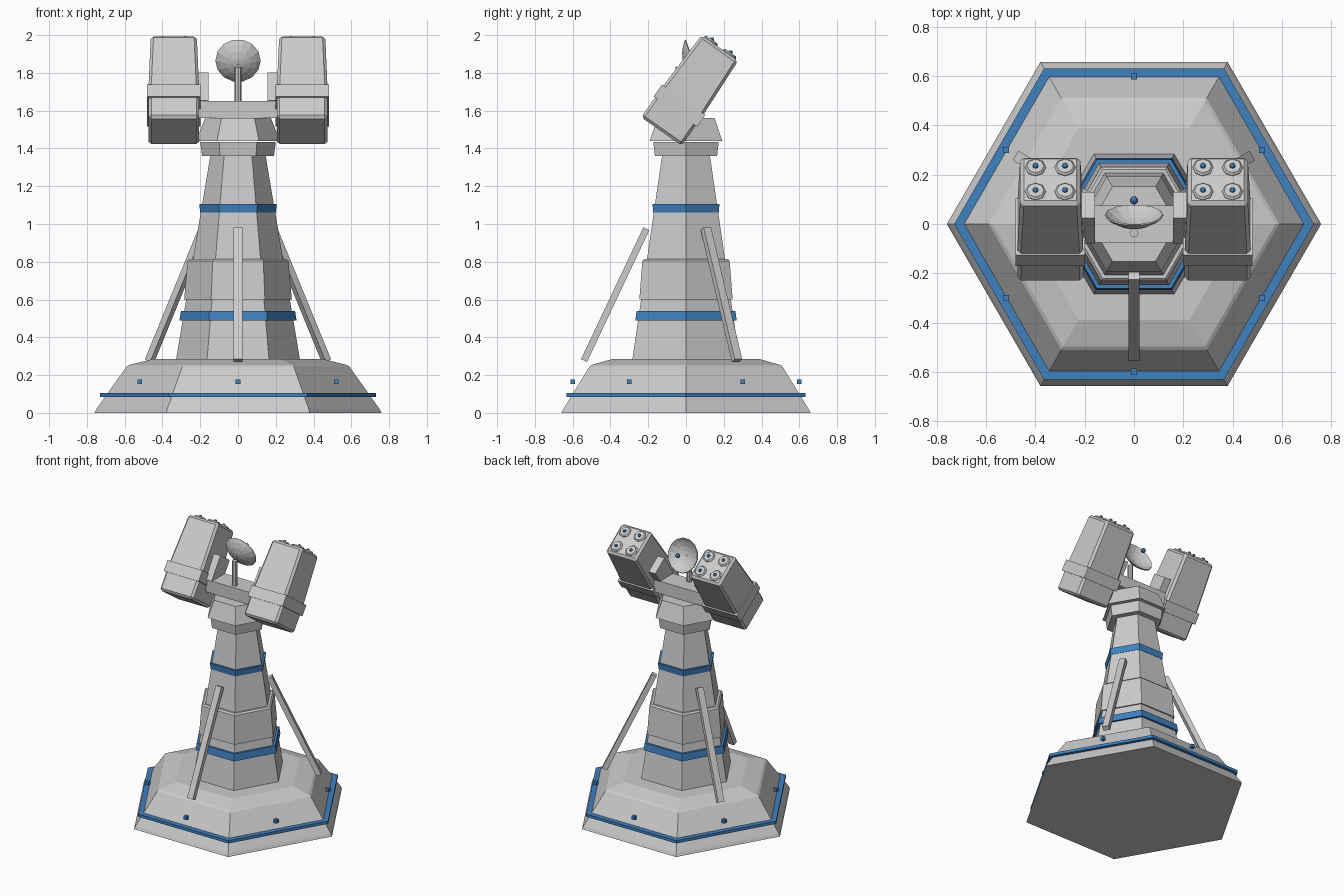
import bpy, bmesh, math
from mathutils import Matrix

if "Cube" in bpy.data.objects:
    bpy.data.objects.remove(bpy.data.objects["Cube"])

T, R = Matrix.Translation, Matrix.Rotation
blue = bpy.data.materials.new("blue_trim")
blue.diffuse_color = (0.05, 0.22, 0.52, 1)
blue.use_nodes = True
blue.node_tree.nodes["Principled BSDF"].inputs["Base Color"].default_value = blue.diffuse_color


def finish(name, bm, matrix=None, mat=None):
    bmesh.ops.recalc_face_normals(bm, faces=bm.faces)
    me = bpy.data.meshes.new(name)
    bm.to_mesh(me)
    bm.free()
    ob = bpy.data.objects.new(name, me)
    bpy.context.collection.objects.link(ob)
    if matrix:
        ob.matrix_world = matrix
    if mat:
        me.materials.append(mat)
    return ob


def skin(bm, rings, caps=True):
    loops = [[bm.verts.new(p) for p in ring] for ring in rings]
    n = len(loops[0])
    for a, b in zip(loops, loops[1:]):
        for i in range(n):
            j = (i + 1) % n
            bm.faces.new((a[i], a[j], b[j], b[i]))
    if caps:
        bm.faces.new(loops[0][::-1])
        bm.faces.new(loops[-1])


def lathe(name, profile, sides=6, matrix=None, mat=None, caps=True):
    bm = bmesh.new()
    angs = [2 * math.pi * i / sides for i in range(sides)]
    skin(bm, [[(r * math.cos(a), r * math.sin(a), z) for a in angs] for r, z in profile], caps)
    return finish(name, bm, matrix, mat)


def box(name, size, matrix, mat=None):
    bm = bmesh.new()
    bmesh.ops.create_cube(bm, size=1)
    bmesh.ops.scale(bm, vec=size, verts=bm.verts)
    return finish(name, bm, matrix, mat)


def ball(name, radius, matrix, mat=None):
    bm = bmesh.new()
    bmesh.ops.create_uvsphere(bm, u_segments=8, v_segments=6, radius=radius)
    return finish(name, bm, matrix, mat)


# Hexagonal base, tower and collars
lathe("base", [(.76, 0), (.75, .02), (.59, .245), (.575, .254), (.45, .285)])
lathe("base_trim", [(.73, .085), (.73, .105)], mat=blue)
lathe("tower", [(.33, .27), (.145, 1.37)])
lathe("lower_band", [(.31, .49), (.302, .54)], mat=blue)
lathe("tower_sleeve", [(.285, .6), (.267, .805), (.255, .815)])
lathe("upper_band", [(.2, 1.06), (.205, 1.105)], mat=blue)
lathe("neck_collar", [(.19, 1.36), (.2, 1.435)])
lathe("turret_head", [(.222, 1.44), (.175, 1.56)])

# Marker lights around the base
for i in range(6):
    a = math.radians(30 + 60 * i)
    box(f"base_light_{i}", (.025, .025, .025),
        T((.6 * math.cos(a), .6 * math.sin(a), .165)), blue)

# Three support struts
for i, deg in enumerate((-90, 30, 150)):
    box(f"support_strut_{i}", (.035, .045, .772),
        R(math.radians(deg), 4, 'Z') @ T((.375, 0, .626)) @ R(-math.atan2(.33, .698), 4, 'Y'))

# Cross arm carrying the pods
box("cross_arm", (.42, .15, .09), T((0, 0, 1.605)))

# Tilted pods, left and right
tilt = R(math.radians(-35), 4, 'X')
for side, s in (("left", -1), ("right", 1)):
    M = T((s * .34, -.13, 1.49)) @ tilt
    bm = bmesh.new()
    skin(bm, [[(-x, -y, z), (x, -y, z), (x, y, z), (-x, y, z)]
              for z, x, y in ((0, .134, .131), (.2, .134, .131), (.54, .122, .118))])
    pod = finish(side + "_pod", bm, M)
    bev = pod.modifiers.new("edges", 'BEVEL')
    bev.width, bev.segments = .015, 1
    box(side + "_pod_band", (.282, .28, .077), M @ T((0, 0, .167)))
    box(side + "_bracket", (.055, .13, .18), T((s * .185, .025, 1.69)) @ tilt)
    for i in range(4):
        P = M @ T(((i % 2 - .5) * .12, (i // 2 - .5) * .12, 0))
        lathe(f"{side}_tube_cap_{i}", [(.042, .53), (.042, .543), (.034, .552)], 8, P)
        ball(f"{side}_tube_tip_{i}", .012, P @ T((0, 0, .552)), blue)

# Sensor mast, dish and feed
lathe("sensor_mast", [(.018, 1.64), (.018, 1.83)], 8, T((0, -.037, 0)))
D = T((0, .035, 1.865)) @ R(math.radians(-70), 4, 'X')
dish = lathe("sensor_dish", [(.12, 0), (.098, -.018), (.065, -.036), (.03, -.047), (.004, -.05)],
             14, D, caps=False)
sol = dish.modifiers.new("thickness", 'SOLIDIFY')
sol.thickness = .006
ball("dish_feed", .017, D @ T((0, 0, .065)), blue)
